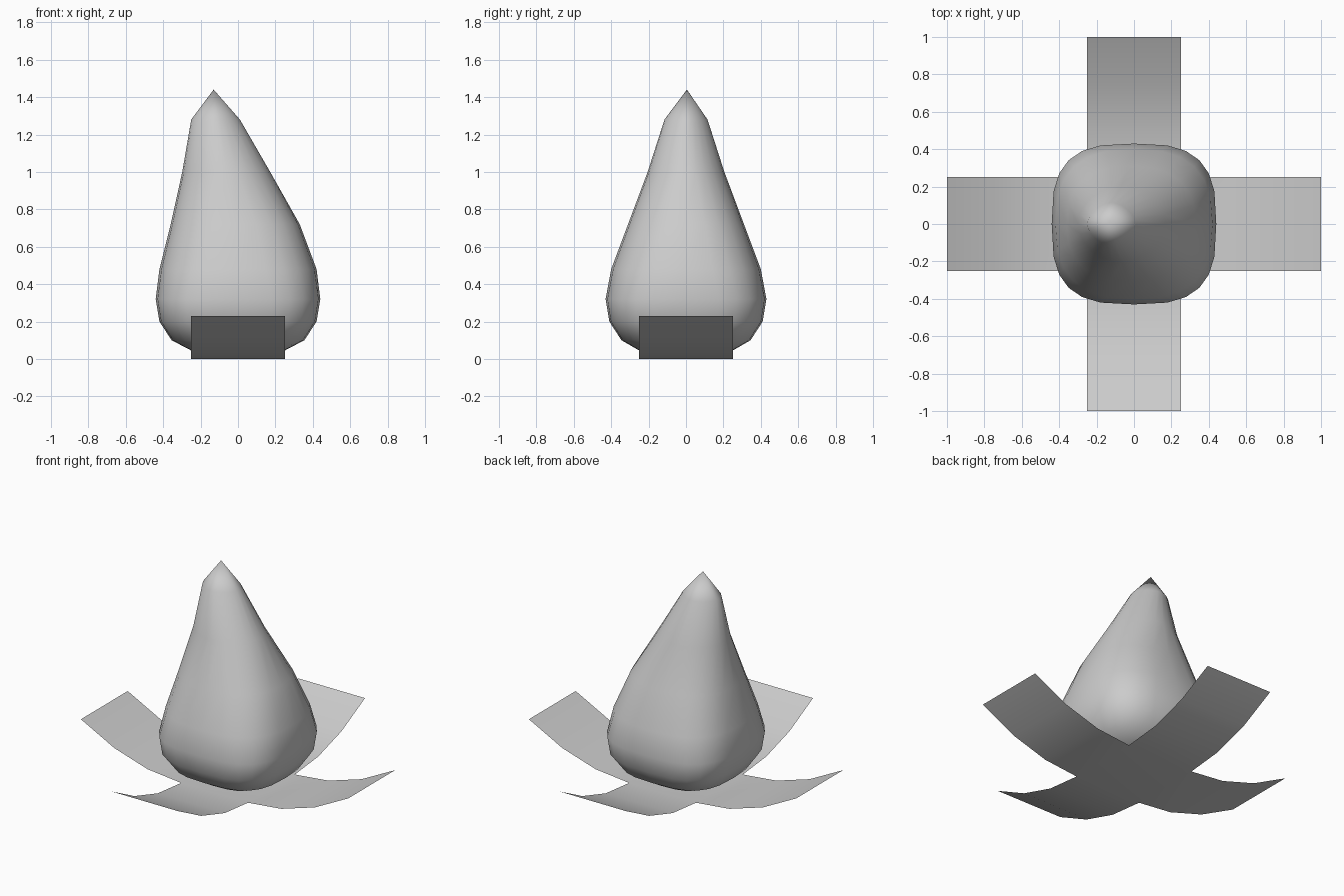
import bpy, bmesh, math

if "Cube" in bpy.data.objects:
    bpy.data.objects.remove(bpy.data.objects["Cube"])

SIDES = 24


def finish(name, bm):
    bmesh.ops.recalc_face_normals(bm, faces=bm.faces)
    mesh = bpy.data.meshes.new(name)
    bm.to_mesh(mesh)
    bm.free()
    for p in mesh.polygons:
        p.use_smooth = True
    obj = bpy.data.objects.new(name, mesh)
    bpy.context.collection.objects.link(obj)
    return obj


def spow(v, e):
    return math.copysign(abs(v) ** e, v)


# Bud: rounded-square rings (z, centre x, half width, half depth, squareness)
RINGS = [
    (0.015, 0, 0.12, 0.12, 2.4),
    (0.045, 0, 0.25, 0.25, 2.8),
    (0.10, 0, 0.355, 0.345, 3.0),
    (0.20, 0, 0.42, 0.41, 3.1),
    (0.32, 0, 0.44, 0.43, 3.0),
    (0.48, 0, 0.42, 0.40, 2.6),
    (0.72, -0.015, 0.345, 0.31, 2.4),
    (1.00, -0.063, 0.235, 0.205, 1.9),
    (1.28, -0.12, 0.13, 0.115, 1.7),
]

bm = bmesh.new()
loops = []
for z, cx, hw, hd, n in RINGS:
    loop = []
    for i in range(SIDES):
        a = 2 * math.pi * i / SIDES
        loop.append(bm.verts.new((cx + hw * spow(math.cos(a), 2 / n),
                                  hd * spow(math.sin(a), 2 / n), z)))
    loops.append(loop)
bottom = bm.verts.new((0, 0, -0.001))
tip = bm.verts.new((-0.13, 0.005, 1.44))
for i in range(SIDES):
    j = (i + 1) % SIDES
    for lo, hi in zip(loops, loops[1:]):
        bm.faces.new((lo[i], lo[j], hi[j], hi[i]))
    bm.faces.new((bottom, loops[0][j], loops[0][i]))
    bm.faces.new((tip, loops[-1][i], loops[-1][j]))
finish("bud", bm)

# Sepals: a thin cross of four strips curling upward from a flat centre
bm = bmesh.new()
W = 0.25
centre = [(W, -W), (W, W), (-W, W), (-W, -W)]
bm.faces.new([bm.verts.new((x, y, 0)) for x, y in centre])
for k in range(4):
    c, s = round(math.cos(k * math.pi / 2)), round(math.sin(k * math.pi / 2))
    prev = None
    for i in range(4):
        r, z = W + 0.25 * i, 0.23 * (i / 3) ** 2
        row = [bm.verts.new((c * r - s * y, s * r + c * y, z)) for y in (-W, W)]
        if prev:
            bm.faces.new((prev[0], row[0], row[1], prev[1]))
        prev = row
bmesh.ops.remove_doubles(bm, verts=bm.verts, dist=0.001)
finish("sepals", bm)
